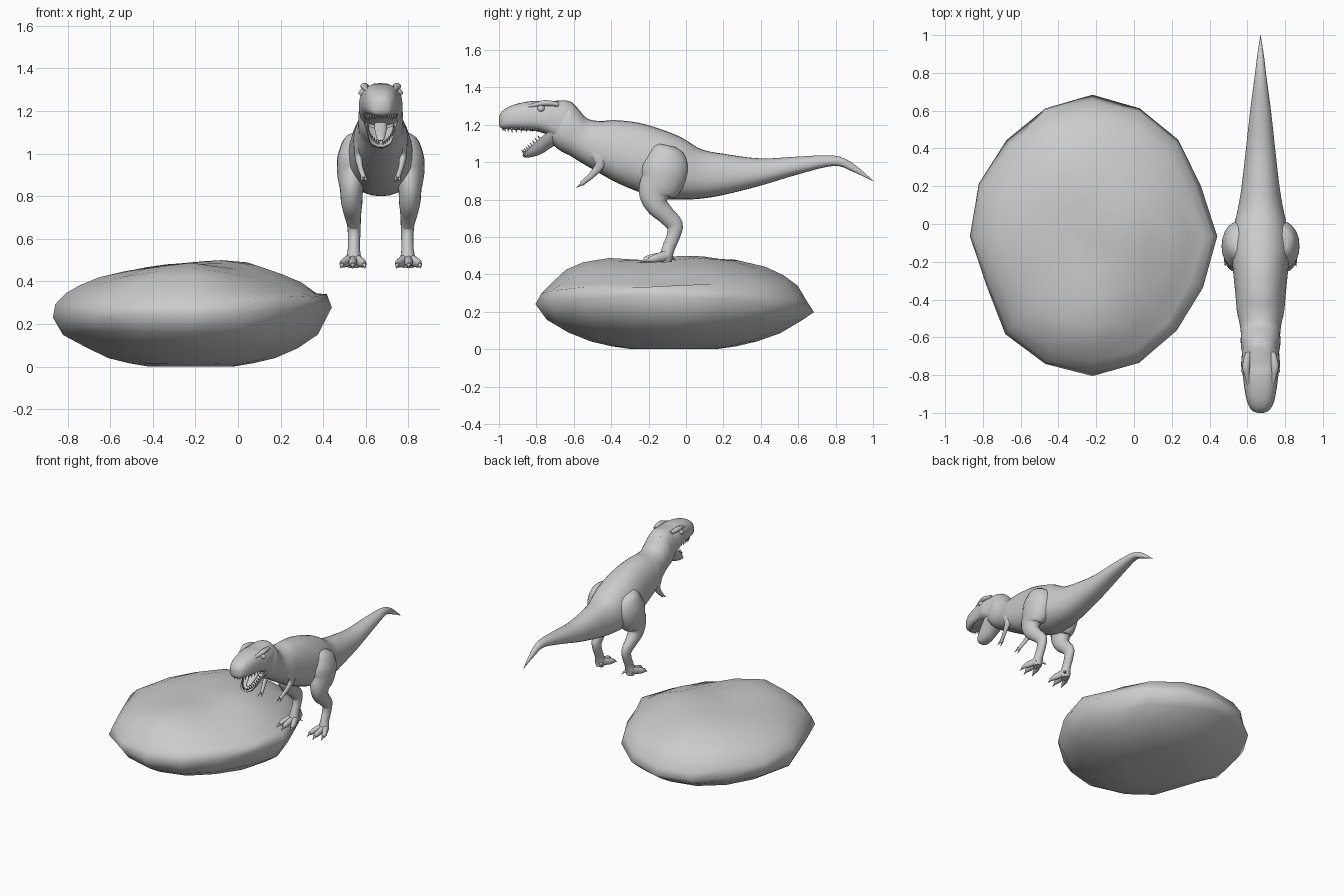
import bpy
import bmesh
import math
import random
from mathutils import Vector, Matrix

random.seed(4)
old_cube = bpy.data.objects.get("Cube")
if old_cube:
    bpy.data.objects.remove(old_cube, do_unlink=True)

grey = bpy.data.materials.new("stone grey")
grey.use_nodes = True
colour = (0.6, 0.6, 0.6, 1)
grey.diffuse_color = colour
grey.node_tree.nodes["Principled BSDF"].inputs["Base Color"].default_value = colour

DINO = Vector((0.67, 0, 0))
X_AXIS = Vector((1, 0, 0))


def finish(name, bm, origin=DINO, mirrored=False, angle=50):
    """Turn a bmesh into a named, smoothly shaded object."""
    bmesh.ops.recalc_face_normals(bm, faces=bm.faces)
    mesh = bpy.data.meshes.new(name)
    bm.to_mesh(mesh)
    bm.free()
    mesh.materials.append(grey)
    obj = bpy.data.objects.new(name, mesh)
    obj.location = origin
    bpy.context.collection.objects.link(obj)
    if mirrored:
        obj.modifiers.new("both_sides", "MIRROR")
    bpy.ops.object.select_all(action="DESELECT")
    obj.select_set(True)
    bpy.context.view_layer.objects.active = obj
    bpy.ops.object.shade_smooth_by_angle(angle=math.radians(angle))


def resample(rows, steps=4):
    """Smoothly interpolate the rows of a path."""
    rows = [Vector(r) for r in rows]
    result = []
    for i in range(len(rows) - 1):
        a, b = rows[max(i - 1, 0)], rows[i]
        c, d = rows[i + 1], rows[min(i + 2, len(rows) - 1)]
        for s in range(steps):
            t = s / steps
            result.append(b + (c - a) * (t / 2)
                          + (a * 2 - b * 5 + c * 4 - d) * (t * t / 2)
                          + (b * 3 - a - c * 3 + d) * (t ** 3 / 2))
    return result + [rows[-1]]


def bridge(bm, rings):
    """Skin a series of closed rings and cap both ends."""
    count = len(rings[0])
    for low, high in zip(rings, rings[1:]):
        for i in range(count):
            j = (i + 1) % count
            bm.faces.new((low[i], low[j], high[j], high[i]))
    bm.faces.new(rings[0])
    bm.faces.new(rings[-1])


def soften(value, power):
    return math.copysign(abs(value) ** power, value)


def loft(bm, rows, sides=20, upright=False, taper=0, power=1, hollow=False):
    """Skin rows of x, y, z, half width, half depth."""
    rows = resample(rows)
    rings = []
    for k, row in enumerate(rows):
        centre = Vector(row[:3])
        ahead = Vector(rows[min(k + 1, len(rows) - 1)][:3])
        behind = Vector(rows[max(k - 1, 0)][:3])
        along = ahead - behind
        along.x = 0
        up = Vector((0, 0, 1)) if upright else along.normalized().cross(X_AXIS)
        ring = []
        for i in range(sides):
            a = math.tau * i / sides
            c, s = soften(math.cos(a), power), soften(math.sin(a), power)
            if hollow and s > 0:
                s *= -0.6
            width = max(row[3], 0.001) * c * (1 - taper * s)
            ring.append(bm.verts.new(centre + X_AXIS * width + up * max(row[4], 0.001) * s))
        rings.append(ring)
    bridge(bm, rings)


def part(name, rows, mirrored=False, **options):
    bm = bmesh.new()
    loft(bm, rows, **options)
    finish(name, bm, mirrored=mirrored)


def trunk(name, sections, **options):
    """Loft upright sections of y, top, bottom, half width."""
    part(name, [(0, y, (top + low) / 2, wide, (top - low) / 2)
                for y, top, low, wide in sections], sides=28, upright=True, **options)


def spike(bm, base, tip, radius):
    """Add a small pointed cone, for teeth and claws."""
    base, tip = Vector(base), Vector(tip)
    axis = tip - base
    turn = axis.to_track_quat("Z", "Y").to_matrix().to_4x4()
    bmesh.ops.create_cone(bm, segments=8, cap_ends=True, radius1=radius, radius2=0.0005,
                          depth=axis.length,
                          matrix=Matrix.Translation((base + tip) / 2) @ turn)


# Boxy skull with upper jaw
trunk("skull", [
    (-1, 1.24, 1.2, .015), (-.985, 1.27, 1.18, .047), (-.94, 1.3, 1.175, .071),
    (-.87, 1.32, 1.17, .085), (-.8, 1.328, 1.165, .094), (-.75, 1.325, 1.15, .102),
    (-.7, 1.328, 1.12, .099), (-.64, 1.33, 1.08, .095), (-.6, 1.31, 1.09, .08)],
    taper=0.08, power=0.76)

# Neck, torso and tail
trunk("body", [
    (-.72, 1.29, 1.1, .08), (-.67, 1.315, 1.06, .1), (-.62, 1.325, 1.035, .105),
    (-.58, 1.29, 1.01, .104), (-.53, 1.235, .98, .11), (-.46, 1.22, .94, .125),
    (-.38, 1.225, .895, .132), (-.25, 1.21, .84, .145), (-.13, 1.175, .805, .155),
    (-.02, 1.13, .8, .142), (.08, 1.07, .805, .12), (.2, 1.045, .825, .1),
    (.4, 1.02, .875, .077), (.6, 1.03, .935, .055), (.79, 1.035, .98, .03),
    (.89, .995, .95, .018), (1, .902, .898, .001)], taper=0.1, power=0.9)

# Lower jaw and tongue
part("lower_jaw", [(0, -.69, 1.19, .09, .08), (0, -.76, 1.145, .076, .078),
                   (0, -.82, 1.09, .062, .065), (0, -.86, 1.05, .047, .035),
                   (0, -.875, 1.035, .02, .012)], hollow=True)
part("tongue", [(0, -.71, 1.15, .03, .015), (0, -.77, 1.11, .028, .015),
                (0, -.83, 1.07, .018, .01), (0, -.845, 1.062, .004, .003)], sides=12)

# Brow ridges above the eyes
part("brow_ridge", [(.06, -.86, 1.294, .008, .008), (.072, -.8, 1.308, .014, .012),
                    (.076, -.75, 1.316, .02, .016), (.066, -.68, 1.308, .014, .012)],
     mirrored=True, sides=12)

# Eyes in raised lids
bm = bmesh.new()
for offset, size in ((.08, .021), (.09, .014)):
    bmesh.ops.create_uvsphere(bm, u_segments=16, v_segments=10, radius=size,
                              matrix=Matrix.Translation((offset, -.775, 1.285)))
finish("eyes", bm, mirrored=True)

# Teeth around both jaws
bm = bmesh.new()
for i in range(9):
    t = i / 8
    out = .012 + .062 * math.sin(t * math.pi / 2)
    y = -.98 + .185 * t ** 1.4
    length = .012 + .01 * math.sin(t * math.pi)
    spike(bm, (out, y, 1.185), (out, y + .004, 1.178 - length), .007)
    jaw_y, jaw_z = -.865 + .085 * t ** 1.4, 1.045 + .08 * t ** 1.4
    jaw_out = .01 + .051 * math.sin(t * math.pi / 2)
    spike(bm, (jaw_out, jaw_y, jaw_z),
          (jaw_out, jaw_y - .015, jaw_z + .02), .006)
finish("teeth", bm, mirrored=True)

# Hind legs: thigh, shin and ankle
part("hind_leg", [(.095, -.1, 1.09, .05, .05), (.108, -.105, 1.06, .07, .09),
                  (.12, -.11, .98, .084, .124), (.122, -.13, .9, .082, .118),
                  (.136, -.165, .835, .056, .09), (.136, -.155, .77, .05, .062),
                  (.132, -.105, .715, .04, .048), (.126, -.062, .665, .032, .045),
                  (.125, -.066, .61, .029, .036), (.126, -.09, .55, .029, .034),
                  (.128, -.105, .5, .036, .034), (.128, -.105, .465, .028, .03)],
     mirrored=True)

# Feet: three splayed toes, a spur and claws
bm = bmesh.new()
for spread, reach in ((-.05, -.205), (.004, -.225), (.055, -.2)):
    ankle = .128
    loft(bm, [(ankle + spread * .2, -.09, .505, .022, .028),
              (ankle + spread * .6, -.14, .492, .021, .025),
              (ankle + spread * .85, reach + .035, .485, .018, .021),
              (ankle + spread, reach, .478, .01, .013)], sides=12)
    spike(bm, (ankle + spread, reach + .008, .48),
          (ankle + spread * 1.1, reach - .025, .46), .011)
spike(bm, (.11, -.09, .5), (.085, -.055, .475), .014)
finish("feet", bm, mirrored=True)

# Short arms with two-clawed hands
part("arm", [(.08, -.49, 1.12, .02, .035), (.096, -.475, 1.06, .025, .045),
             (.104, -.46, .99, .019, .028), (.096, -.5, .935, .013, .018),
             (.084, -.54, .9, .012, .014), (.08, -.56, .882, .01, .012)],
     mirrored=True, sides=14)
bm = bmesh.new()
for side in (-1, 1):
    spike(bm, (.08 + side * .006, -.55, .89),
          (.078 + side * .014, -.588, .862), .009)
finish("hand_claws", bm, mirrored=True)

# Boulder: stacked uneven rings as share of radius and height
layers = [(.3, 0), (.45, .016), (.6, .042), (.77, .09), (.92, .155), (1, .24),
          (.975, .295), (.9, .345), (.79, .385), (.66, .415), (.47, .45), (.25, .468)]
outline = [1, .94, .98, .99, 1.01, 1.01, .98, .99,
           1, .92, .99, .99, 1, .98, .96, .96]
lumps = [(.23, .1, .04), (-.03, -.47, .05), (-.1, .4, .03)]
bm = bmesh.new()
rings = []
for share, height in layers:
    ring = []
    middle = math.sin(math.pi * height / .5)
    rim = .2 < height < .32
    for i, reach in enumerate(outline):
        a = math.tau * i / 16
        grow = share * reach * (1 + random.uniform(-.015, .01) * middle)
        x, y = .655 * grow * math.cos(a), .735 * grow * math.sin(a)
        z = height + middle * random.uniform(-.01, .01)
        # Tilt the rim up to the left and down to the back
        if rim:
            z += .07 * max(x, 0) - .06 * max(y, 0)
        # Raised lumps on the upper side
        if height > .35:
            z += sum(rise * math.exp(-((x - lx) ** 2 + (y - ly) ** 2) * 22)
                     for lx, ly, rise in lumps)
        ring.append(bm.verts.new((x, y, z)))
    rings.append(ring)
bridge(bm, rings)
finish("boulder", bm, origin=Vector((-.22, -.065, 0)), angle=75)
